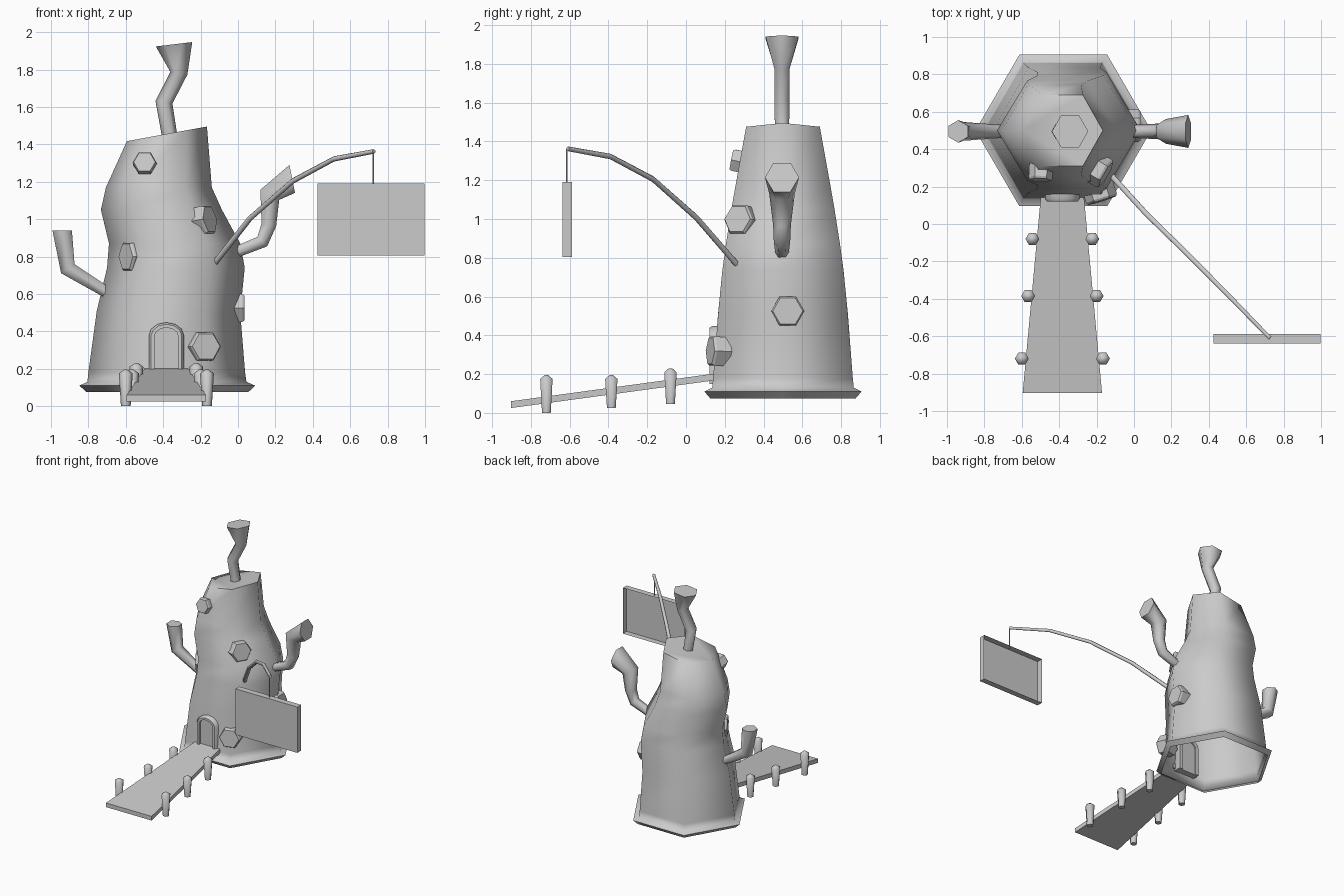
import bpy, bmesh
from math import sin, cos, pi, radians
from mathutils import Vector

if "Cube" in bpy.data.objects:
    bpy.data.objects.remove(bpy.data.objects["Cube"])

CX, CY = -0.383, 0.5   # tower axis


def finish(name, bm, angle=None):
    bmesh.ops.recalc_face_normals(bm, faces=bm.faces)
    me = bpy.data.meshes.new(name)
    bm.to_mesh(me)
    bm.free()
    ob = bpy.data.objects.new(name, me)
    bpy.context.collection.objects.link(ob)
    if angle:
        me.shade_smooth()
        me.set_sharp_from_angle(angle=radians(angle))
    return ob


def loft(name, rings, start=True, end=True, angle=None):
    bm = bmesh.new()
    rows = [[bm.verts.new(p) for p in r] for r in rings]
    n = len(rows[0])
    for a, b in zip(rows, rows[1:]):
        for i in range(n):
            j = (i + 1) % n
            bm.faces.new((a[i], a[j], b[j], b[i]))
    if start:
        bm.faces.new(rows[0][::-1])
    if end:
        bm.faces.new(rows[-1])
    return finish(name, bm, angle)


def tube(name, pts, radii, ref, angle=None, last_dir=None):
    """Six-sided tube along a path; one corner of each ring points along ref."""
    pts = [Vector(p) for p in pts]
    rings = []
    for i, (p, r) in enumerate(zip(pts, radii)):
        t = Vector((0, 0, 0))
        if i > 0:
            t += (p - pts[i - 1]).normalized()
        if i < len(pts) - 1:
            t += (pts[i + 1] - p).normalized()
        if last_dir and i == len(pts) - 1:
            t = Vector(last_dir)
        t.normalize()
        u = Vector(ref)
        u = (u - t * u.dot(t)).normalized()
        v = t.cross(u)
        rings.append([p + r * (cos(k * pi / 3) * u + sin(k * pi / 3) * v) for k in range(6)])
    return loft(name, rings, angle=angle)


# Tower: crooked hexagonal shell, open below
# (left x, left z, right x, right z, half depth)
levels = [(-0.81, 0.075, 0.055, 0.075, 0.375), (-0.848, 0.11, 0.092, 0.11, 0.405),
          (-0.805, 0.13, 0.045, 0.13, 0.365), (-0.80, 0.18, 0.038, 0.18, 0.36),
          (-0.755, 0.51, 0.012, 0.50, 0.335), (-0.70, 0.74, 0.036, 0.74, 0.312),
          (-0.69, 0.87, 0.012, 0.87, 0.294), (-0.733, 1.05, -0.086, 1.05, 0.266),
          (-0.706, 1.17, -0.14, 1.17, 0.245), (-0.594, 1.417, -0.166, 1.495, 0.19)]
rings = []
for lx, lz, rx, rz, d in levels:
    ring = []
    for k in range(6):
        a = k * pi / 3
        f = (1 + cos(a)) / 2
        ring.append((lx + (rx - lx) * f, CY + sin(a) * d / sin(pi / 3), lz + (rz - lz) * f))
    rings.append(ring)
loft("tower_body", rings, start=False, angle=65)

# Chimney and side pipes
tube("chimney", [(-0.363, 0.495, 1.43), (-0.396, 0.495, 1.625), (-0.316, 0.495, 1.78), (-0.342, 0.495, 1.935)],
     [0.041, 0.046, 0.046, 0.098], (1, 0, 0), 65, (-0.12, 0, 1))
tube("left_pipe", [(-0.68, 0.495, 0.595), (-0.905, 0.735, 0.73), (-0.94, 0.495, 0.94)][:1]
     + [(-0.91, 0.495, 0.735), (-0.94, 0.495, 0.94)],
     [0.033, 0.05, 0.06], (0, 1, 0), 65, (0, 0, 1))
tube("right_pipe", [(-0.02, 0.495, 0.82), (0.13, 0.495, 0.88), (0.165, 0.495, 0.97),
                    (0.17, 0.495, 1.13), (0.29, 0.495, 1.215)],
     [0.034, 0.042, 0.046, 0.066, 0.088], (0, 1, 0), 65, (1, 0, 0.2))

# Hexagonal windows: position of outer face, normal, radius
windows = [((-0.50, 0.235, 1.305), (-0.05, -1, 0.2), 0.064),
           ((-0.15, 0.265, 1.0), (0.87, -0.5, 0.18), 0.085),
           ((-0.60, 0.30, 0.80), (-0.87, -0.5, 0.0), 0.085),
           ((0.035, 0.525, 0.525), (1, 0.0, 0.0), 0.086),
           ((-0.17, 0.125, 0.32), (0.3, -0.95, 0.05), 0.086)]
for i, (p, n, r) in enumerate(windows):
    p, n = Vector(p), Vector(n).normalized()
    side = n.cross(Vector((0, 0, 1)))
    tube(f"window_{i + 1}", [p - n * 0.09, p - n * 0.012, p], [r, r, r * 0.9], side)


# Arched door
def arch(w, bottom, top):
    pts = [(-w, bottom)]
    c = top - w * 0.75
    pts += [(-w * cos(k * pi / 6), c + w * 0.75 * sin(k * pi / 6)) for k in range(7)]
    return pts + [(w, bottom)]


def arch_at(w, bottom, top, y):
    return [(CX + x, y, z) for x, z in arch(w, bottom, top)]


loft("door_panel", [arch_at(0.07, 0.15, 0.425, y) for y in (0.14, 0.19)])
outer_b, outer_f = arch_at(0.094, 0.15, 0.448, 0.20), arch_at(0.094, 0.15, 0.448, 0.135)
front, inner_b = arch_at(0.082, 0.15, 0.438, 0.12), arch_at(0.064, 0.15, 0.42, 0.20)
inner_f = arch_at(0.064, 0.15, 0.42, 0.12)
bm = bmesh.new()
strips = [[bm.verts.new(p) for p in s] for s in (outer_b, outer_f, front, inner_f, inner_b)]
for a, b in zip(strips, strips[1:] + strips[:1]):
    for i in range(len(a) - 1):
        bm.faces.new((a[i], a[i + 1], b[i + 1], b[i]))
for e in (0, -1):
    bm.faces.new([s[e] for s in strips])
finish("door_frame", bm, 40)

# Ramp, widening towards the ground
loft("ramp", [[(CX - w, y, z), (CX + w, y, z), (CX + w, y, z - 0.035), (CX - w, y, z - 0.035)]
              for w, y, z in ((0.212, -0.903, 0.06), (0.115, 0.15, 0.203))])

# Ramp posts in mirrored pairs
for i, (dx, y, lo, hi) in enumerate(((0.217, -0.72, 0.0, 0.195), (0.183, -0.385, 0.025, 0.195),
                                     (0.16, -0.08, 0.045, 0.23))):
    for side, s in (("left", -1), ("right", 1)):
        x = CX + s * dx
        tube(f"post_{side}_{i + 1}", [(x, y, lo), (x, y, hi - 0.02), (x, y, hi)],
             [0.026, 0.037, 0.01], (1, 0, 0), 65)

# Curved sign arm and hanging wire
tube("sign_arm", [(-0.14, 0.28, 0.745), (0.065, 0.055, 1.005), (0.295, -0.17, 1.205),
                  (0.513, -0.39, 1.322), (0.727, -0.61, 1.362)],
     [0.017, 0.016, 0.015, 0.014, 0.012], (0, 0, 1), 65)
tube("sign_wire", [(0.722, -0.615, 1.36), (0.722, -0.615, 1.185)], [0.004, 0.004], (1, 0, 0))

# Sign board: shallow tray, open at the back
loft("sign_board", [[(0.424, y, 0.805), (0.998, y, 0.805), (0.998, y, 1.19), (0.424, y, 1.19)]
                    for y in (-0.638, -0.588)], end=False)
